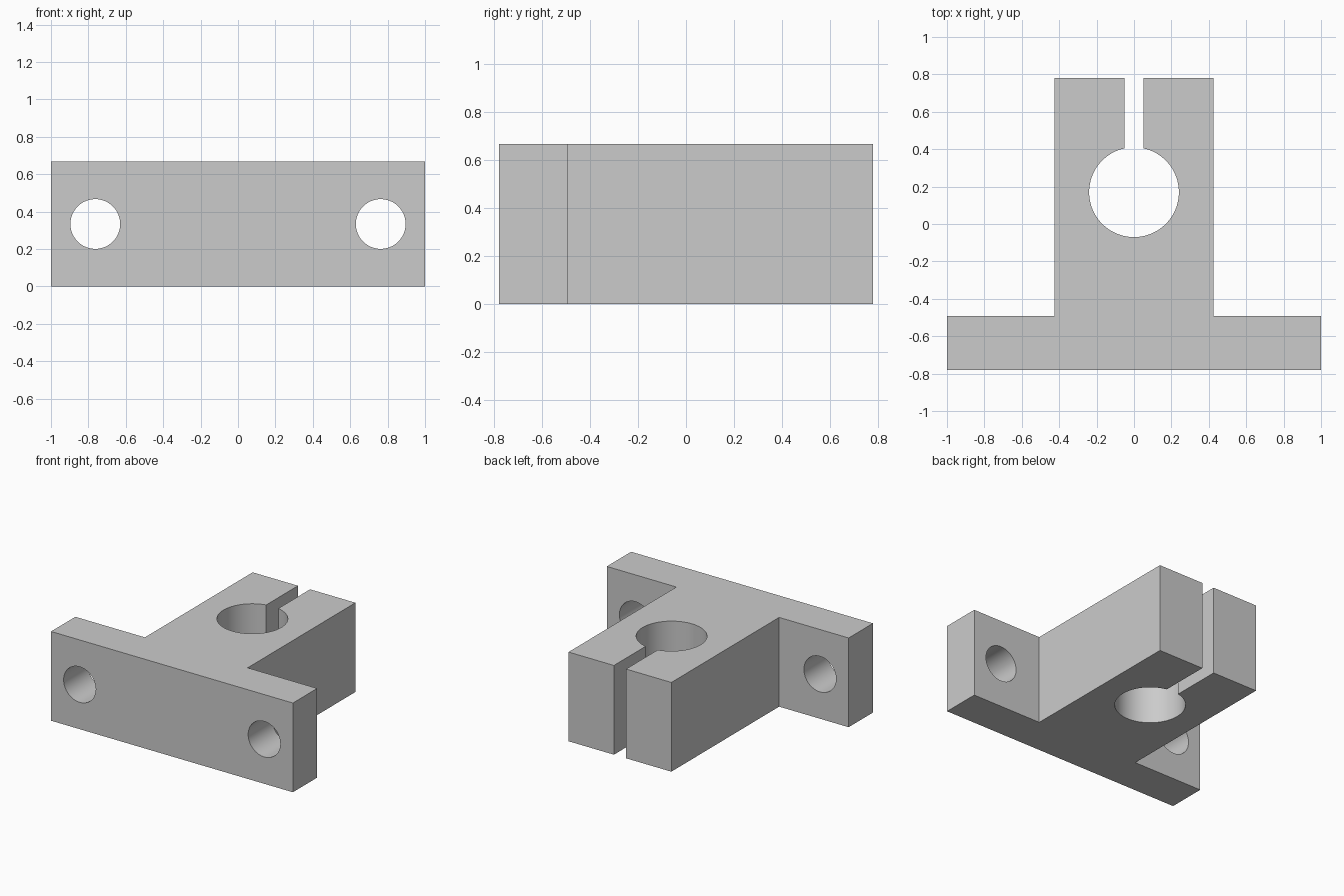
import bpy, bmesh, math

HEIGHT = 0.667
FRONT, STEP, BACK = -0.78, -0.493, 0.78
BODY, SLOT = 0.425, 0.05
BORE_Y, BORE_R = 0.17, 0.24
HOLE_X, HOLE_R = 0.763, 0.133

cube = bpy.data.objects.get("Cube")
if cube:
    bpy.data.objects.remove(cube, do_unlink=True)

grey = bpy.data.materials.new("plain grey")
grey.use_nodes = True
colour = (0.6, 0.6, 0.6, 1)
grey.diffuse_color = colour
grey.node_tree.nodes["Principled BSDF"].inputs["Base Color"].default_value = colour


def bolt_hole_cutter(x):
    bpy.ops.mesh.primitive_cylinder_add(
        vertices=64, radius=HOLE_R, depth=1,
        location=(x, (FRONT + STEP) / 2, HEIGHT / 2),
        rotation=(math.pi / 2, 0, 0))
    cutter = bpy.context.object
    cutter.name = "bolt_hole_cutter"
    cutter.data.materials.append(grey)
    cutter.hide_render = True
    return cutter


# T-shaped outline, running round the slotted bore
right_side = [(-SLOT, BACK), (-BODY, BACK), (-BODY, STEP), (-1, STEP), (-1, FRONT)]
left_side = [(-x, y) for x, y in reversed(right_side)]
half_gap = math.asin(SLOT / BORE_R)
start, sweep, steps = math.pi / 2 - half_gap, 2 * math.pi - 2 * half_gap, 80
bore = []
for i in range(steps + 1):
    a = start - sweep * i / steps
    bore.append((BORE_R * math.cos(a), BORE_Y + BORE_R * math.sin(a)))
outline = right_side + left_side + bore

# Clamp block with flange, extruded upward
bm = bmesh.new()
base = bm.faces.new([bm.verts.new((x, y, 0)) for x, y in outline])
top = bmesh.ops.extrude_face_region(bm, geom=[base], use_keep_orig=True)
bmesh.ops.translate(bm, vec=(0, 0, HEIGHT),
                    verts=[g for g in top["geom"] if isinstance(g, bmesh.types.BMVert)])
bmesh.ops.recalc_face_normals(bm, faces=bm.faces)
mesh = bpy.data.meshes.new("shaft_clamp_block")
bm.to_mesh(mesh)
bm.free()
mesh.materials.append(grey)
block = bpy.data.objects.new("shaft_clamp_block", mesh)
bpy.context.collection.objects.link(block)

# Bolt holes through the flange
cutters = [bolt_hole_cutter(side * HOLE_X) for side in (-1, 1)]
bpy.ops.object.select_all(action="DESELECT")
block.select_set(True)
bpy.context.view_layer.objects.active = block
for cutter in cutters:
    mod = block.modifiers.new("bolt_hole", "BOOLEAN")
    mod.operation = "DIFFERENCE"
    mod.solver = "EXACT"
    mod.object = cutter
    bpy.ops.object.modifier_apply(modifier=mod.name)
for cutter in cutters:
    bpy.data.objects.remove(cutter, do_unlink=True)

# Smooth bores, crisp edges
bpy.ops.object.shade_smooth_by_angle(angle=math.radians(30))
